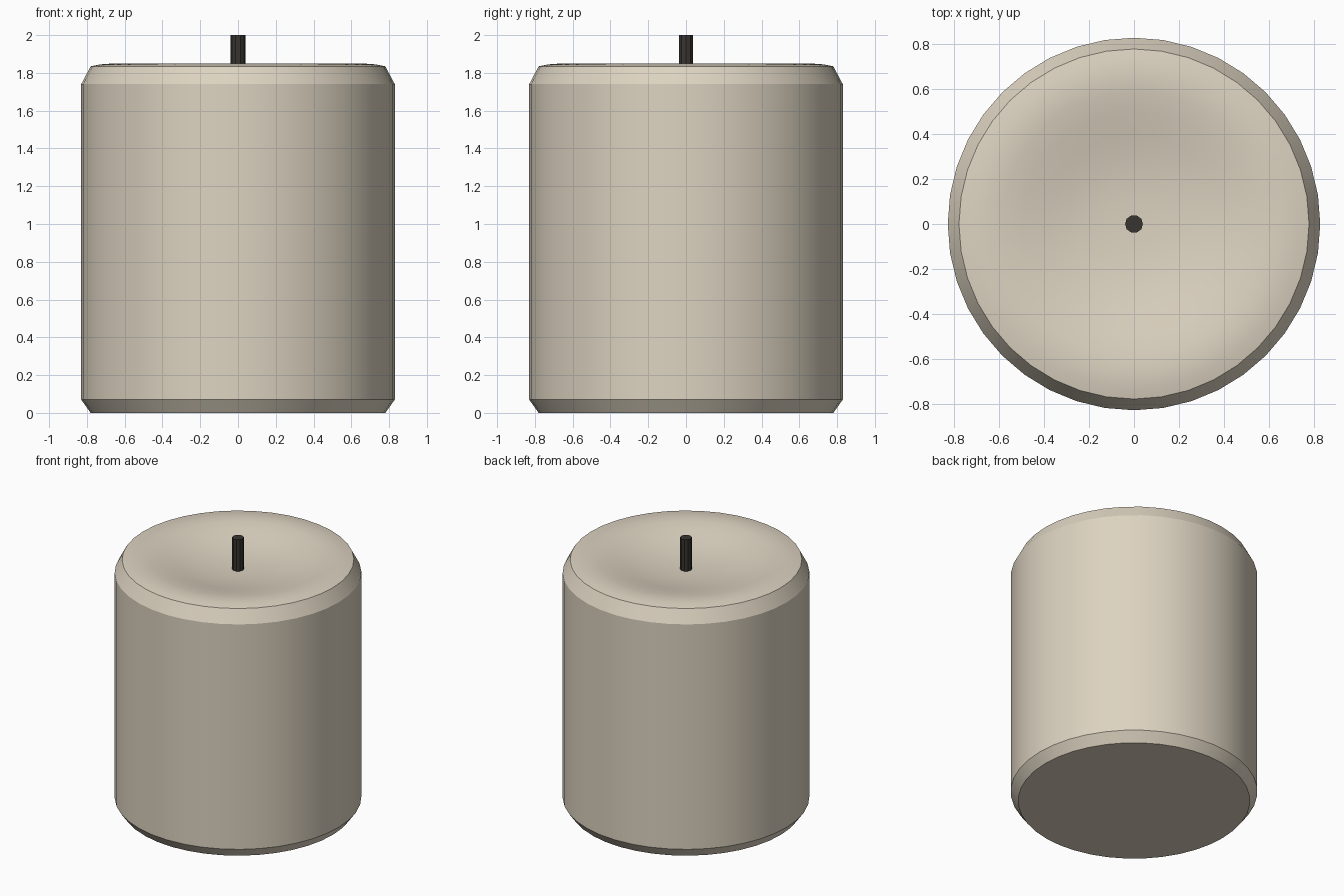
import bpy, bmesh, math

if "Cube" in bpy.data.objects:
    bpy.data.objects.remove(bpy.data.objects["Cube"])

SIDES = 40


def material(name, color):
    mat = bpy.data.materials.new(name)
    mat.diffuse_color = (*color, 1)
    mat.use_nodes = True
    mat.node_tree.nodes["Principled BSDF"].inputs["Base Color"].default_value = mat.diffuse_color
    return mat


def lathe(name, profile, sides, mat, smooth_angle):
    # Spin an (r, z) profile that starts and ends on the axis
    bm = bmesh.new()
    verts = [bm.verts.new((r, 0, z)) for r, z in profile]
    edges = [bm.edges.new(pair) for pair in zip(verts, verts[1:])]
    bmesh.ops.spin(bm, geom=verts + edges, cent=(0, 0, 0), axis=(0, 0, 1),
                   angle=math.tau, steps=sides, use_merge=False)
    bmesh.ops.remove_doubles(bm, verts=bm.verts, dist=1e-4)
    bmesh.ops.recalc_face_normals(bm, faces=bm.faces)
    mesh = bpy.data.meshes.new(name)
    bm.to_mesh(mesh)
    bm.free()
    mesh.materials.append(mat)
    obj = bpy.data.objects.new(name, mesh)
    bpy.context.collection.objects.link(obj)
    bpy.ops.object.select_all(action='DESELECT')
    obj.select_set(True)
    bpy.context.view_layer.objects.active = obj
    bpy.ops.object.shade_smooth_by_angle(angle=math.radians(smooth_angle))
    return obj


wax = material("wax", (0.72, 0.65, 0.53))
char = material("charred_wick", (0.04, 0.035, 0.03))

# Wax body: chamfered foot, straight wall, bevelled shoulder, melted hollow
lathe("wax_body", [
    (0, 0), (0.78, 0), (0.83, 0.07), (0.83, 1.74), (0.78, 1.835),
    (0.73, 1.845), (0.66, 1.85), (0.59, 1.844), (0.50, 1.828),
    (0.40, 1.805), (0.30, 1.785), (0.20, 1.772), (0.10, 1.766), (0, 1.765),
], SIDES, wax, 25)

# Wick rising from the hollow
lathe("wick", [(0, 1.72), (0.04, 1.72), (0.04, 2.0), (0, 2.0)], 10, char, 30)
